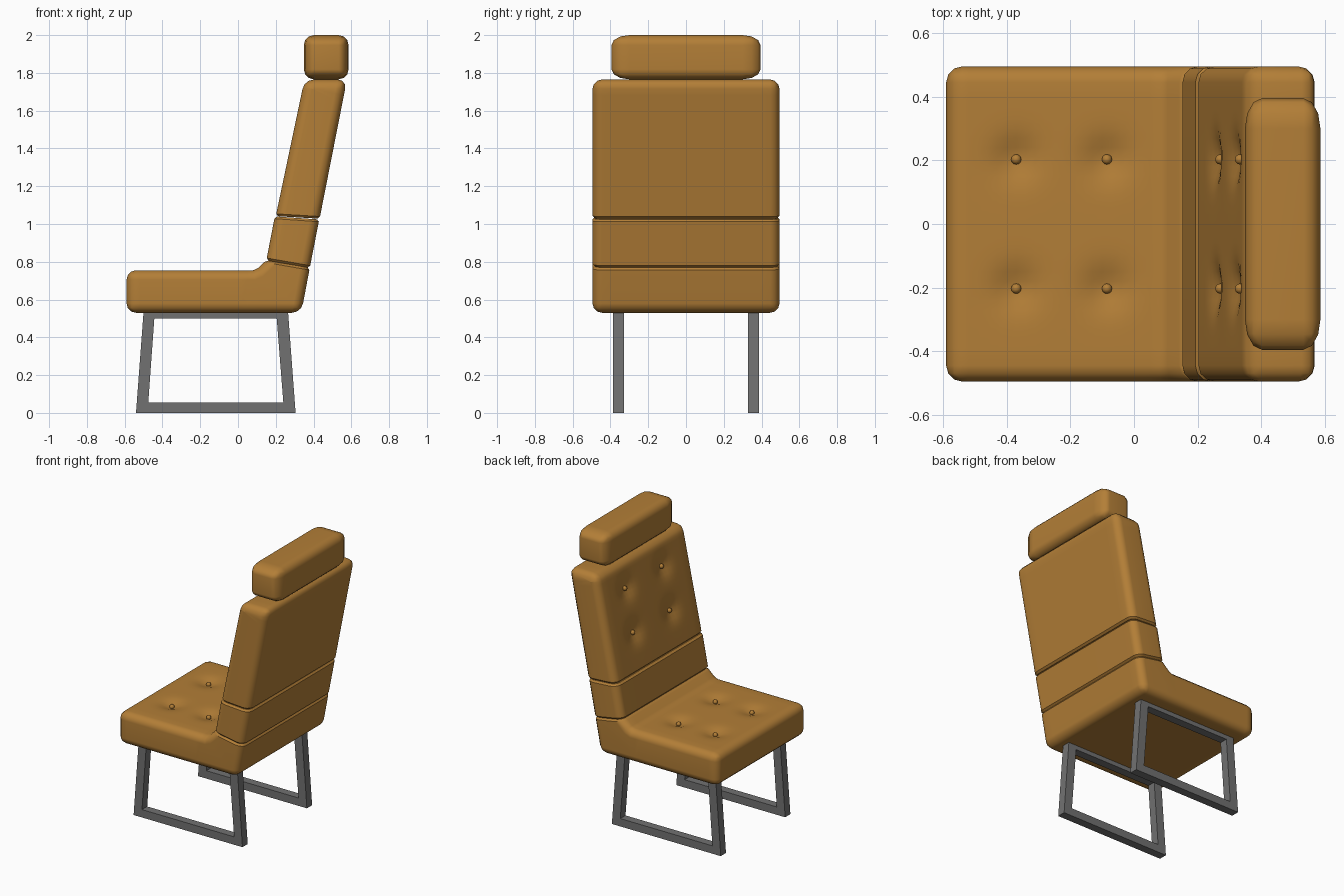
import bpy, bmesh, math
from mathutils import Vector

if "Cube" in bpy.data.objects:
    bpy.data.objects.remove(bpy.data.objects["Cube"])


def material(name, rgb):
    m = bpy.data.materials.new(name)
    m.diffuse_color = (*rgb, 1)
    m.use_nodes = True
    m.node_tree.nodes["Principled BSDF"].inputs["Base Color"].default_value = m.diffuse_color
    return m


TAN = material("tan leather", (0.45, 0.21, 0.038))
GREY = material("grey metal", (0.165, 0.165, 0.165))


def finish(bm, name, mat, smooth=True):
    bmesh.ops.recalc_face_normals(bm, faces=bm.faces[:])
    me = bpy.data.meshes.new(name)
    bm.to_mesh(me)
    bm.free()
    me.materials.append(mat)
    ob = bpy.data.objects.new(name, me)
    bpy.context.collection.objects.link(ob)
    if smooth:
        bpy.ops.object.select_all(action='DESELECT')
        ob.select_set(True)
        bpy.context.view_layer.objects.active = ob
        bpy.ops.object.shade_smooth_by_angle(angle=math.radians(40))
    return ob


def cushion(name, profile, seams, dimples=None, half=0.495, r=0.05):
    """Extruded padded block; seams = profile edges that only get a tight bevel.
    dimples = (point on face, direction along face, distances along it)."""
    bm = bmesh.new()
    n = len(profile)
    vs = [[bm.verts.new((x, y, z)) for x, z in profile] for y in (-half, half)]
    bm.faces.new(vs[0])
    bm.faces.new(vs[1][::-1])
    for i in range(n):
        j = (i + 1) % n
        bm.faces.new((vs[0][j], vs[0][i], vs[1][i], vs[1][j]))
    bmesh.ops.recalc_face_normals(bm, faces=bm.faces[:])
    planes = []
    for s in seams:
        a, b = profile[s], profile[(s + 1) % n]
        d = Vector((b[0] - a[0], 0, b[1] - a[1])).normalized()
        planes.append((Vector((a[0], 0, a[1])), Vector((-d.z, 0, d.x))))

    def on_seam(e):
        return any(all(abs((v.co - p).dot(q)) < 1e-4 for v in e.verts) for p, q in planes)

    # soft outer edges, then tight seam edges
    edges = [e for e in bm.edges if e.calc_face_angle(0) > 0.9 and not on_seam(e)]
    bmesh.ops.bevel(bm, geom=edges, offset=r, segments=3, profile=0.5,
                    affect='EDGES', clamp_overlap=True)
    edges = [e for e in bm.edges if on_seam(e)]
    if edges:
        bmesh.ops.bevel(bm, geom=edges, offset=0.012, segments=1, affect='EDGES')

    # tufted dimples
    if dimples:
        p0, d, dist = dimples
        p0 = Vector((p0[0], 0, p0[1]))
        d = Vector((d[0], 0, d[1])).normalized()
        nrm = Vector((-d.z, 0, d.x))
        cuts = [(p0 + d * t, d) for t in
                [min(dist) - 0.15 + 0.03 * k for k in range(int((max(dist) - min(dist) + 0.3) / 0.03) + 1)]]
        cuts += [(Vector((0, -0.39 + 0.03 * k, 0)), Vector((0, 1, 0))) for k in range(27)]
        for co, no in cuts:
            bmesh.ops.bisect_plane(bm, geom=bm.verts[:] + bm.edges[:] + bm.faces[:],
                                   dist=1e-5, plane_co=co, plane_no=no)
        centres = [p0 + d * t + Vector((0, y, 0)) for t in dist for y in (-0.203, 0.203)]
        depth = 0.028
        for v in bm.verts:
            if abs((v.co - p0).dot(nrm)) < 0.003:
                f = sum(math.exp(-((v.co - c).length / 0.065) ** 2) for c in centres)
                if f > 0.005:
                    v.co -= nrm * depth * f
        for k, c in enumerate(centres):
            b = bmesh.new()
            bmesh.ops.create_uvsphere(b, u_segments=12, v_segments=8, radius=0.016)
            bmesh.ops.translate(b, verts=b.verts[:], vec=c - nrm * (depth - 0.008))
            finish(b, f"{name}_button_{k + 1}", TAN)
    ob = finish(bm, name, TAN)
    w = ob.modifiers.new("weighted normals", 'WEIGHTED_NORMAL')
    w.keep_sharp = True
    return ob


# seat, lumbar band and backrest
cushion("seat", [(-0.59, 0.53), (0.335, 0.53), (0.38, 0.768), (0.15, 0.808),
                 (0.105, 0.766), (0.08, 0.755), (-0.59, 0.755)],
        [2], ((0, 0.755), (1, 0), (-0.37, -0.085)))
cushion("lumbar_band", [(0.15, 0.808), (0.38, 0.768), (0.43, 1.024), (0.195, 1.04)], [0, 2])
cushion("backrest", [(0.2, 1.042), (0.432, 1.028), (0.577, 1.765), (0.352, 1.765)],
        [0], ((0.2, 1.042), (0.152, 0.723), (0.25, 0.55)))

# headrest: bevelled box stretched sideways so its ends taper
bm = bmesh.new()
bmesh.ops.create_cube(bm, size=1)
S = 1.8
for v in bm.verts:
    v.co = Vector((v.co.x * 0.237, v.co.y * 0.79 / S, v.co.z * 0.234))
bmesh.ops.bevel(bm, geom=bm.edges[:], offset=0.053, segments=3, profile=0.5, affect='EDGES')
for v in bm.verts:
    v.co = Vector((v.co.x + 0.467, v.co.y * S, v.co.z + 1.883))
hr = finish(bm, "headrest", TAN)
hr.modifiers.new("weighted normals", 'WEIGHTED_NORMAL').keep_sharp = True

# trapezoid leg frames
OUT = [(-0.54, 0), (0.305, 0), (0.265, 0.535), (-0.5, 0.535)]
INN = [(-0.475, 0.055), (0.24, 0.055), (0.205, 0.5), (-0.443, 0.5)]
for side, y0 in (("right", -0.386), ("left", 0.328)):
    bm = bmesh.new()
    o, i = [[[bm.verts.new((x, y, z)) for x, z in p] for y in (y0, y0 + 0.058)] for p in (OUT, INN)]
    for k in range(4):
        j = (k + 1) % 4
        for s in (0, 1):
            bm.faces.new((o[s][k], o[s][j], i[s][j], i[s][k]))
        bm.faces.new((o[0][k], o[0][j], o[1][j], o[1][k]))
        bm.faces.new((i[0][k], i[0][j], i[1][j], i[1][k]))
    finish(bm, f"{side}_leg_frame", GREY, smooth=False)
